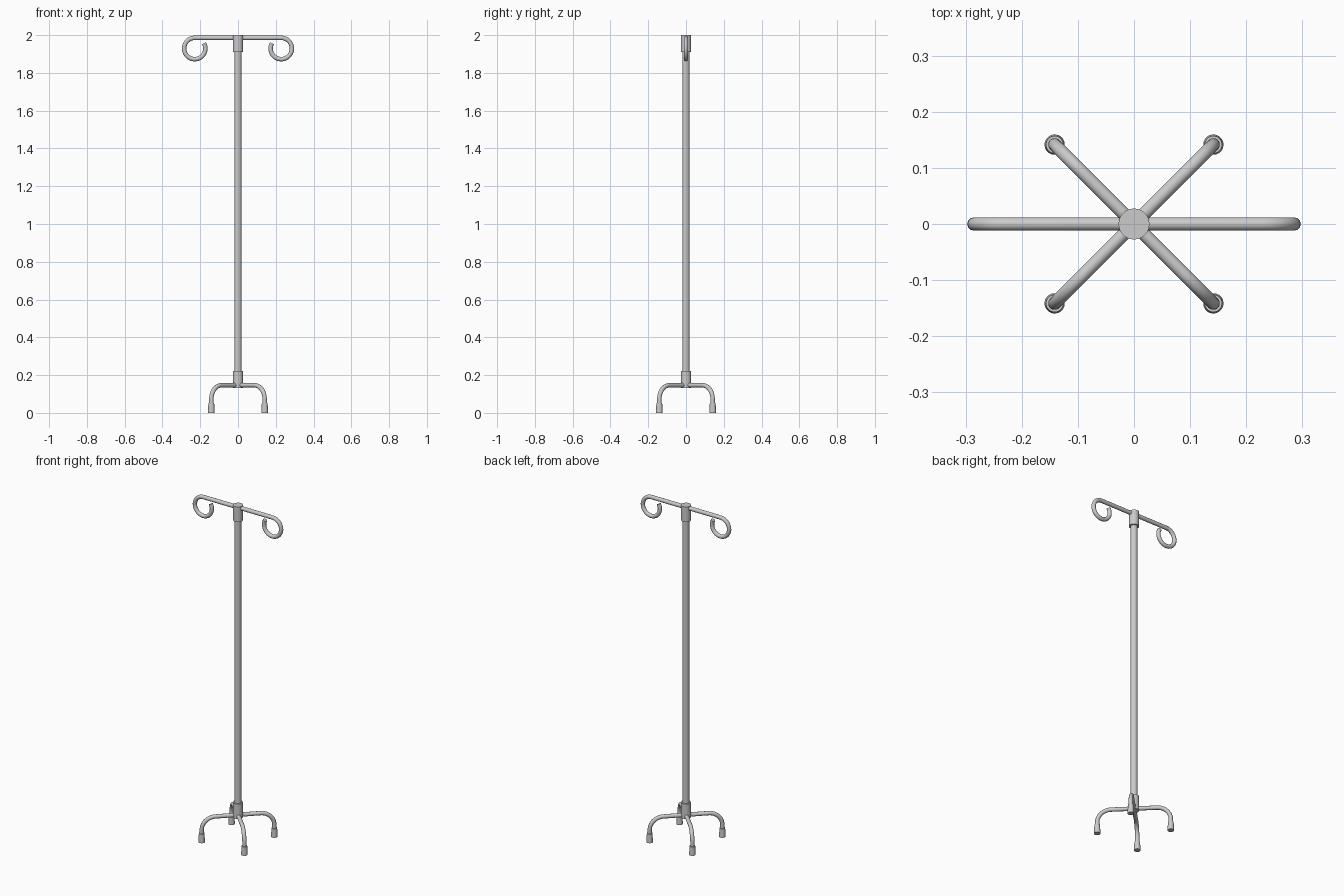
import bpy
from math import pi, sin, cos, radians

if "Cube" in bpy.data.objects:
    bpy.data.objects.remove(bpy.data.objects["Cube"])


def smooth(obj):
    bpy.ops.object.select_all(action='DESELECT')
    obj.select_set(True)
    bpy.context.view_layer.objects.active = obj
    bpy.ops.object.shade_smooth_by_angle(angle=radians(40))


def cylinder(name, x, y, z0, z1, r_bottom, r_top):
    bpy.ops.mesh.primitive_cone_add(vertices=32, radius1=r_bottom, radius2=r_top,
                                    depth=z1 - z0, location=(x, y, (z0 + z1) / 2))
    obj = bpy.context.object
    obj.name = name
    smooth(obj)


def tube(name, path, radius):
    curve = bpy.data.curves.new(name, 'CURVE')
    curve.dimensions = '3D'
    curve.bevel_depth = radius
    curve.bevel_resolution = 4
    curve.use_fill_caps = True
    spline = curve.splines.new('POLY')
    spline.points.add(len(path) - 1)
    for point, co in zip(spline.points, path):
        point.co = (*co, 1)
    obj = bpy.data.objects.new(name, curve)
    bpy.context.collection.objects.link(obj)
    bpy.ops.object.select_all(action='DESELECT')
    obj.select_set(True)
    bpy.context.view_layer.objects.active = obj
    bpy.ops.object.convert(target='MESH')
    smooth(bpy.context.object)


def arc(cx, cz, r, start, end, steps):
    angles = [radians(start + (end - start) * i / steps) for i in range(steps + 1)]
    return [(cx + r * cos(a), cz + r * sin(a)) for a in angles]


# Upright pole and its two collars
cylinder("pole", 0, 0, 0.15, 1.98, 0.0185, 0.0185)
cylinder("top_collar", 0, 0, 1.91, 2.0, 0.0275, 0.0275)
cylinder("base_collar", 0, 0, 0.133, 0.222, 0.0275, 0.0275)

# Crossbar curling into a hook at each end
hook = arc(0.229, 1.929, 0.0565, 90, -210, 30)
right = [(x, 0, z) for x, z in hook]
left = [(-x, 0, z) for x, z in hook]
tube("hook_bar", right[::-1] + left, 0.0118)

# Four bent legs with tapered feet
leg = [(0.0, 0.146)] + arc(0.125, 0.071, 0.075, 90, 0, 14) + [(0.2, 0.02)]
for i in range(4):
    a = pi / 4 + i * pi / 2
    tube(f"leg_{i + 1}", [(d * cos(a), d * sin(a), z) for d, z in leg], 0.0118)
    cylinder(f"foot_{i + 1}", 0.2 * cos(a), 0.2 * sin(a), 0, 0.052, 0.018, 0.0155)
